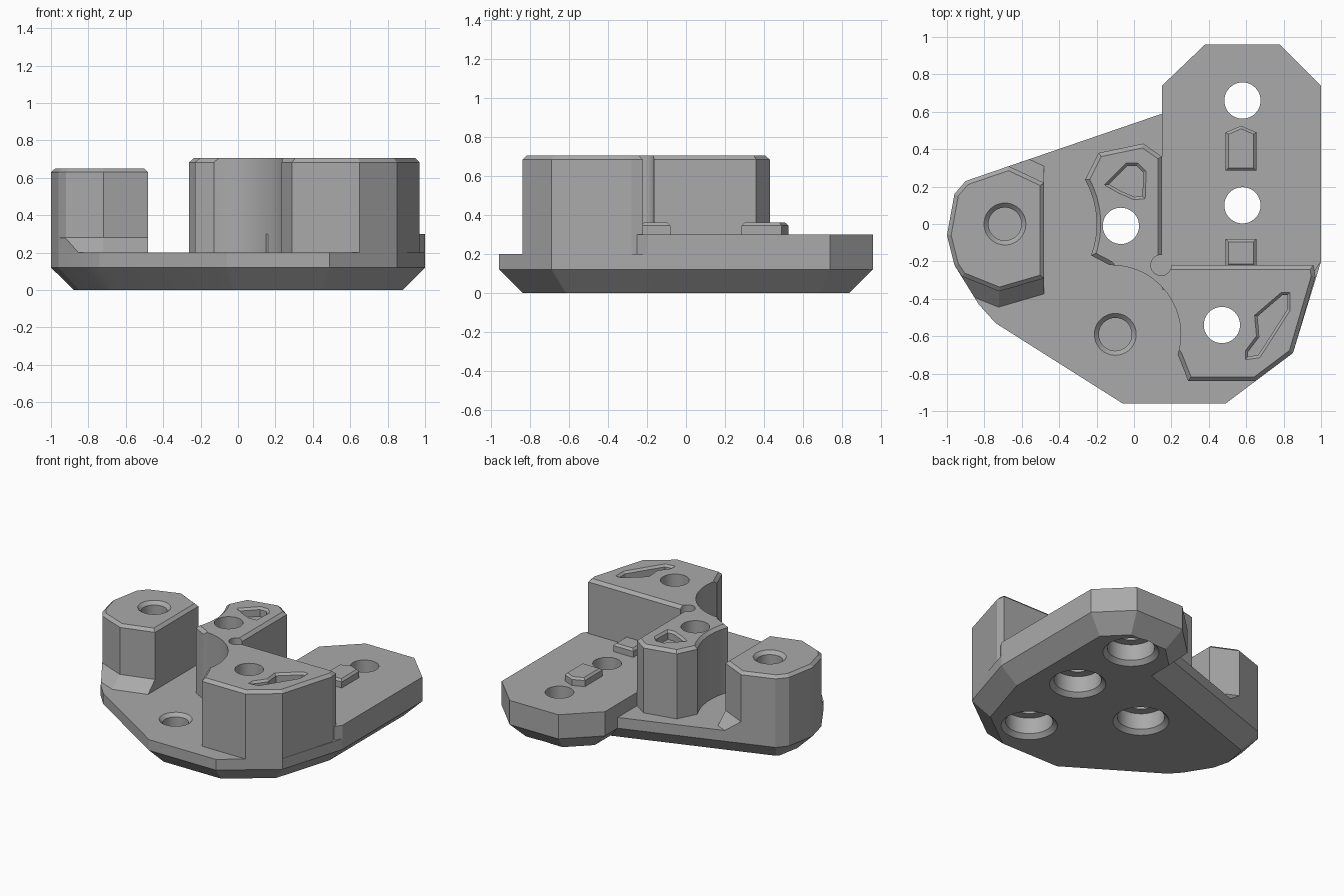
import bpy, bmesh, math
from mathutils import Vector

cube = bpy.data.objects.get("Cube")
if cube:
    bpy.data.objects.remove(cube, do_unlink=True)

grey = bpy.data.materials.new("plain grey")
grey.use_nodes = True
colour = (0.4, 0.4, 0.4, 1)
grey.diffuse_color = colour
grey.node_tree.nodes["Principled BSDF"].inputs["Base Color"].default_value = colour


def inset(points, d):
    """Mitred inset of a counter-clockwise outline."""
    out = []
    for i, p in enumerate(points):
        a, b, c = Vector(points[i - 1]), Vector(p), Vector(points[(i + 1) % len(points)])
        e, f = (b - a).normalized(), (c - b).normalized()
        n, m = Vector((-e.y, e.x)), Vector((-f.y, f.x))
        out.append(tuple(b + (n + m) * d / (1 + n.dot(m))))
    return out


def circle(centre, r, start=0, end=360, steps=48):
    return [(centre[0] + r * math.cos(math.radians(start + (end - start) * i / steps)),
             centre[1] + r * math.sin(math.radians(start + (end - start) * i / steps)))
            for i in range(steps if end - start == 360 else steps + 1)]


def loft(name, rings):
    """Closed solid through outlines; each ring is (points, height or height function)."""
    bm = bmesh.new()
    loops = []
    for pts, z in rings:
        loops.append([bm.verts.new((x, y, z(x, y) if callable(z) else z)) for x, y in pts])
    n = len(loops[0])
    for low, high in zip(loops, loops[1:]):
        for i in range(n):
            j = (i + 1) % n
            bm.faces.new((low[i], low[j], high[j], high[i]))
    bm.faces.new(loops[0][::-1])
    bm.faces.new(loops[-1])
    bmesh.ops.recalc_face_normals(bm, faces=bm.faces)
    mesh = bpy.data.meshes.new(name)
    bm.to_mesh(mesh)
    bm.free()
    mesh.materials.append(grey)
    obj = bpy.data.objects.new(name, mesh)
    bpy.context.collection.objects.link(obj)
    return obj


def combine(target, other, operation="DIFFERENCE"):
    mod = target.modifiers.new("combine", "BOOLEAN")
    mod.operation, mod.solver, mod.object = operation, "EXACT", other
    deps = bpy.context.evaluated_depsgraph_get()
    mesh = bpy.data.meshes.new_from_object(target.evaluated_get(deps))
    target.modifiers.clear()
    target.data = mesh
    bpy.data.objects.remove(other, do_unlink=True)


def drill(target, centre, profile):
    combine(target, loft("drill", [(circle(centre, r), z) for r, z in profile]))


# Base plate with chamfered underside
arm_end = [(1, -0.2), (1, 0.74), (0.78, 0.96), (0.38, 0.96), (0.15, 0.74)]
left_edge = [(-0.9, 0.23), (-0.96, 0.16), (-1, -0.06), (-0.96, -0.22), (-0.83, -0.43), (-0.74, -0.53)]
outline = [(-0.06, -0.96), (0.49, -0.96), (0.85, -0.69)] + arm_end + [(0.15, 0.59)] + left_edge
body = loft("bracket_body", [(inset(outline, 0.12), 0), (outline, 0.12), (outline, 0.2)])

# Raised arm
arm = loft("arm", [([(0.15, -0.35), (0.9, -0.35)] + arm_end, z) for z in (0.15, 0.3)])

# Two-ended clamp tower, hollowed around the front recess and inner corner
pillar_centre, recess_centre = (-0.69, 0), (-0.12, -0.59)
tower_outline = ([(0.29, -0.84), (0.65, -0.84), (0.85, -0.69), (0.97, -0.28), (0.96, -0.22),
                  (0.15, -0.22), (0.15, 0.36), (0.05, 0.43), (-0.19, 0.38)]
                 + circle(pillar_centre, 0.49, -20, 29, 12)[::-1]
                 + [(-0.13, -0.22), (0.235, -0.7)])
tower = loft("tower", [(tower_outline, 0.15), (tower_outline, 0.683), (inset(tower_outline, 0.022), 0.705)])
drill(tower, recess_centre, [(0.37, 0.2), (0.37, 0.8)])
drill(tower, (0.145, -0.22), [(0.055, 0.3), (0.055, 0.8)])

# Sloped foot behind the tower, rising at 45 degrees from the plate edge
edge_a, edge_b = Vector((0.15, 0.59)), Vector((-0.9, 0.23))
along = (edge_b - edge_a).normalized()
foot = [(0.15, 0.3), (0.15, 0.59), tuple(edge_a.lerp(edge_b, 0.41)), (-0.28, 0.26), (-0.2, 0.24)]


def slope(x, y):
    return 0.2 + along.x * (edge_a.y - y) - along.y * (edge_a.x - x)


tower_foot = loft("tower_foot", [(foot, 0.15), (foot, lambda x, y: max(0.2, abs(slope(x, y))))])

# Side pillar with a flared foot trimmed to the plate
pillar_outline = [(-0.48, -0.29), (-0.48, 0.22), (-0.67, 0.309)] + left_edge[:4] + [(-0.92, -0.28), (-0.72, -0.36)]
pillar = loft("pillar", [(pillar_outline, 0.15), (pillar_outline, 0.63), (inset(pillar_outline, 0.022), 0.65)])
flare = loft("flare", [(inset(pillar_outline, -0.13), 0.15), (inset(pillar_outline, 0.03), 0.31)])
trim = [(-0.48, -0.69), (-0.48, 0.374)] + left_edge
combine(flare, loft("trim", [(trim, 0.1), (trim, 0.5)]), "INTERSECT")

for part in (arm, tower, tower_foot, pillar, flare):
    combine(body, part, "UNION")

# Through holes, widened and chamfered underneath
for centre in [(0.58, 0.66), (0.58, 0.1), (-0.07, -0.01), (0.47, -0.54)]:
    drill(body, centre, [(0.2, -0.01), (0.16, 0.03), (0.16, 0.15), (0.097, 0.15), (0.097, 0.8)])

# Blind holes with chamfered rims
for centre, top, depth in [(pillar_centre, 0.65, 0.3), ((-0.1, -0.59), 0.2, 0.13)]:
    drill(body, centre, [(0.088, top - depth), (0.088, top - 0.024), (0.122, top + 0.01)])

# Shallow pockets in the tower top
pockets = [[(-0.15, 0.21), (-0.08, 0.17), (0.0, 0.135), (0.055, 0.14), (0.06, 0.28), (0.02, 0.32), (-0.04, 0.32)],
           [(0.6, -0.72), (0.67, -0.71), (0.83, -0.46), (0.83, -0.37), (0.79, -0.37), (0.65, -0.49), (0.66, -0.6), (0.6, -0.68)]]
for pts in pockets:
    combine(body, loft("pocket", [(inset(pts, 0.01), 0.64), (inset(pts, 0.01), 0.69), (inset(pts, -0.018), 0.718)]))

# Merge coplanar seams
bm = bmesh.new()
bm.from_mesh(body.data)
bmesh.ops.remove_doubles(bm, verts=bm.verts, dist=0.0005)
bmesh.ops.dissolve_limit(bm, angle_limit=math.radians(0.5), verts=bm.verts, edges=bm.edges)
bm.to_mesh(body.data)
bm.free()

# Locating keys on the arm
keys = {"pointed_key": [(0.49, 0.285), (0.655, 0.285), (0.655, 0.49), (0.573, 0.525), (0.49, 0.49)],
        "square_key": [(0.49, -0.23), (0.655, -0.23), (0.655, -0.08), (0.49, -0.08)]}
for name, pts in keys.items():
    loft(name, [(pts, 0.28), (pts, 0.345), (inset(pts, 0.015), 0.36)])

# Smooth the round walls, keep the machined edges crisp
bpy.ops.object.select_all(action="DESELECT")
body.select_set(True)
bpy.context.view_layer.objects.active = body
bpy.ops.object.shade_smooth_by_angle(angle=math.radians(12))
